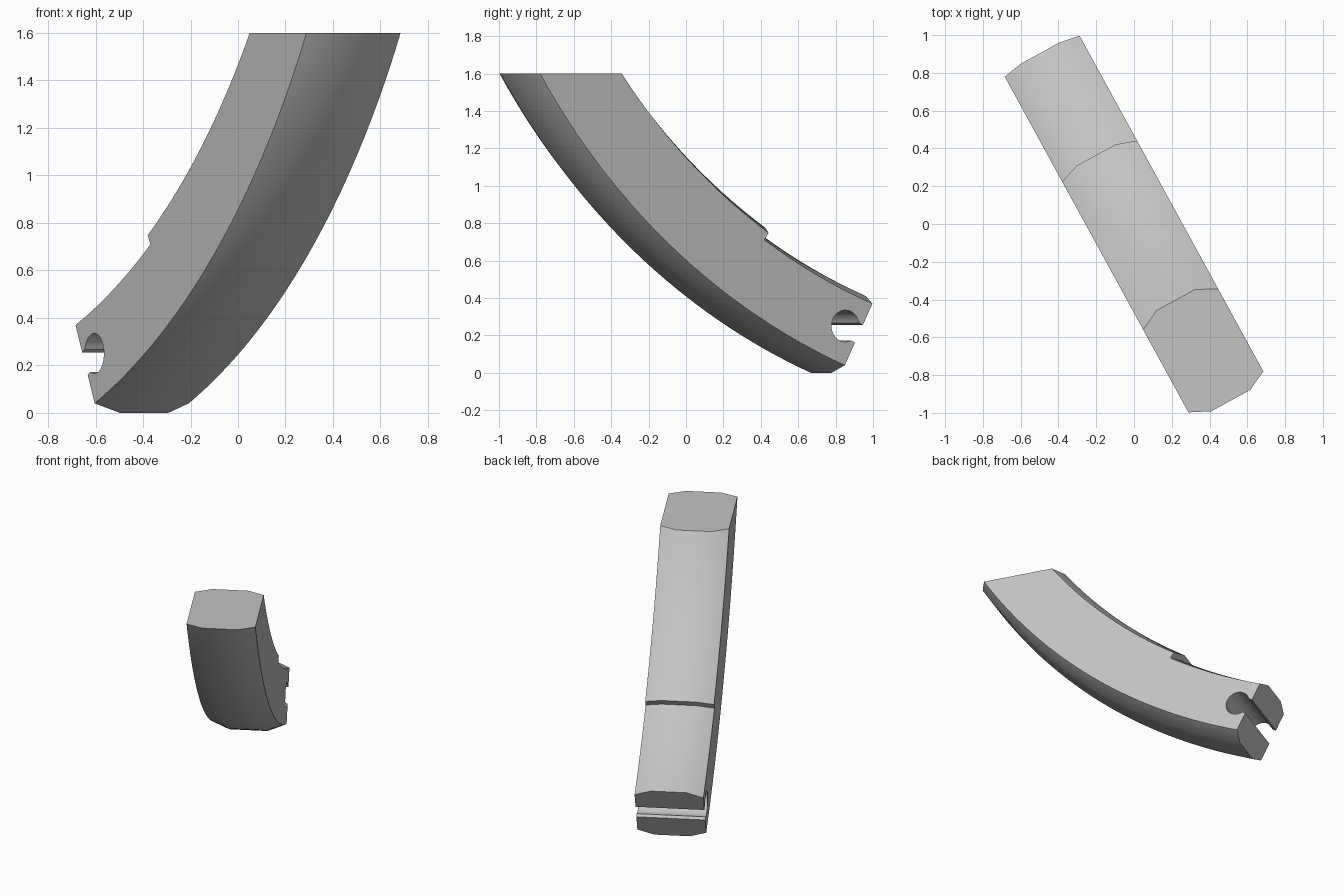
import bpy, bmesh, math
from mathutils import Vector

cube = bpy.data.objects.get("Cube")
if cube:
    bpy.data.objects.remove(cube, do_unlink=True)

# Bar lies in a vertical plane: u runs along it, w across it
ALONG = Vector((0.48, -0.877, 0)).normalized()
ACROSS = Vector((0.877, 0.48, 0)).normalized()
CU, CZ = -2.299, 3.659          # centre of the arc
TOP = 1.6
INNER, OUTER, CROWN, STEP = 3.487, 3.9, 0.045, 0.045
SIDE, FLAT = 0.226, 0.117


def place(u, w, z):
    return ALONG * u + ACROSS * w + Vector((0, 0, z))


def make_object(name, bm, material):
    bmesh.ops.recalc_face_normals(bm, faces=bm.faces)
    mesh = bpy.data.meshes.new(name)
    bm.to_mesh(mesh)
    bm.free()
    mesh.materials.append(material)
    obj = bpy.data.objects.new(name, mesh)
    bpy.context.collection.objects.link(obj)
    return obj


def loft(bm, rings):
    loops = [[bm.verts.new(p) for p in ring] for ring in rings]
    n = len(loops[0])
    for a, b in zip(loops, loops[1:]):
        for i in range(n):
            j = (i + 1) % n
            bm.faces.new((a[i], a[j], b[j], b[i]))
    bm.faces.new(loops[0])
    bm.faces.new(loops[-1])


grey = bpy.data.materials.new("light_grey")
colour = (0.55, 0.55, 0.55, 1)
grey.diffuse_color = colour
grey.use_nodes = True
grey.node_tree.nodes["Principled BSDF"].inputs["Base Color"].default_value = colour

# Eight-sided section: flat sides, crowned inner and outer faces
SECTION = [(-SIDE, INNER), (-FLAT, INNER - CROWN), (FLAT, INNER - CROWN), (SIDE, INNER),
           (SIDE, OUTER), (FLAT, OUTER + CROWN), (-FLAT, OUTER + CROWN), (-SIDE, OUTER)]


def section_ring(t, stepped):
    ring = []
    for w, r in SECTION:
        start = math.radians(21.36 + 1.3 * (r - INNER))
        end = math.acos((CZ - TOP) / r)       # level cut at the top
        angle = start + (end - start) * t
        if stepped and r < 3.6:
            r += STEP
        ring.append(place(CU + r * math.sin(angle), w, CZ - r * math.cos(angle)))
    return ring


# Curved bar, thinner on the inner side below the step
NOTCH = 0.371
rings = [section_ring(NOTCH * i / 12, True) for i in range(13)]
rings += [section_ring(NOTCH + (1 - NOTCH) * i / 20, False) for i in range(21)]
bm = bmesh.new()
loft(bm, rings)
bmesh.ops.remove_doubles(bm, verts=bm.verts, dist=0.0005)
bar = make_object("curved_bar", bm, grey)

# Keyhole cutter: round hole with a slot out through the lower end
HU, HZ, RADIUS, HALF_SLOT = -0.848, 0.25, 0.085, 0.053
out = Vector((-0.89, -0.456)).normalized()
up = Vector((-out.y, out.x))
a0 = math.asin(HALF_SLOT / RADIUS)
outline = []
for i in range(25):
    a = a0 + (2 * math.pi - 2 * a0) * i / 24
    outline.append(out * RADIUS * math.cos(a) + up * RADIUS * math.sin(a))
outline += [out * 0.3 - up * HALF_SLOT, out * 0.3 + up * HALF_SLOT]
bm = bmesh.new()
loft(bm, [[place(HU + p.x, w, HZ + p.y) for p in outline] for w in (-0.4, 0.4)])
cutter = make_object("keyhole_cutter", bm, grey)
cutter.hide_render = True

cut = bar.modifiers.new("keyhole", 'BOOLEAN')
cut.operation = 'DIFFERENCE'
cut.solver = 'EXACT'
cut.object = cutter
for o in bpy.context.selected_objects:
    o.select_set(False)
bpy.context.view_layer.objects.active = bar
bar.select_set(True)
bpy.ops.object.modifier_apply(modifier=cut.name)
bpy.data.objects.remove(cutter, do_unlink=True)
bpy.ops.object.shade_smooth_by_angle(angle=math.radians(30))
